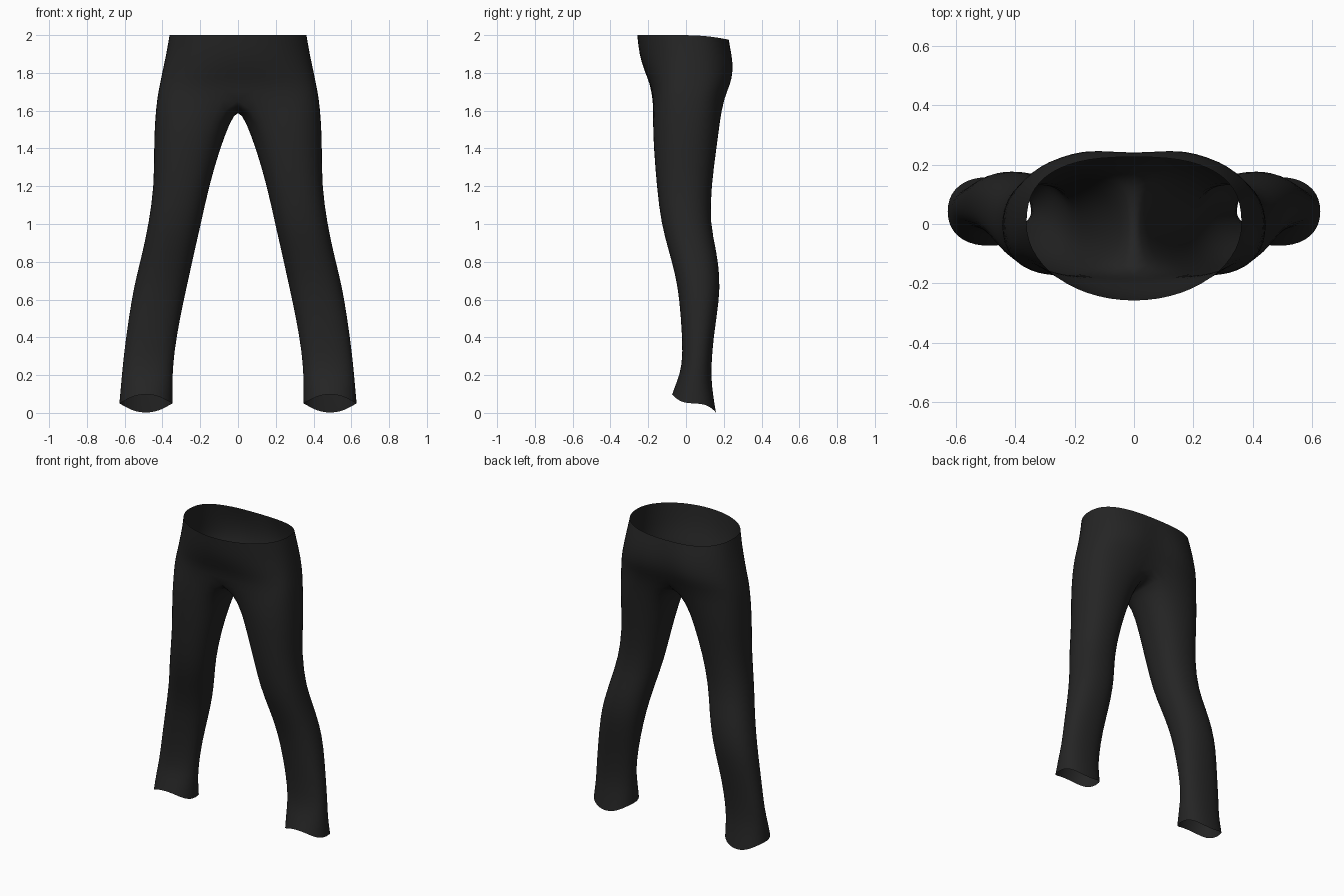
import bpy, bmesh, math

cube = bpy.data.objects.get("Cube")
if cube:
    bpy.data.objects.remove(cube, do_unlink=True)

SIDES = 20          # points round a leg
HALF = 7            # points each side of the outer seam that belong to the hips

# Leg stations: height, inner x, outer x, front y, back y, hem drop at the back
LEG = [
    (0.05, 0.345, 0.63, -0.075, 0.16, 0.05),
    (0.16, 0.345, 0.62, -0.048, 0.135, 0.01),
    (0.25, 0.343, 0.612, -0.02, 0.135, 0),
    (0.40, 0.325, 0.595, -0.02, 0.146, 0),
    (0.60, 0.285, 0.565, -0.036, 0.178, 0),
    (0.72, 0.258, 0.54, -0.055, 0.18, 0),
    (0.85, 0.23, 0.507, -0.09, 0.165, 0),
    (1.00, 0.195, 0.475, -0.133, 0.128, 0),
    (1.20, 0.152, 0.446, -0.157, 0.136, 0),
    (1.40, 0.093, 0.447, -0.172, 0.163, 0),
    (1.54, 0.04, 0.443, -0.179, 0.182, 0),
]
# Hip stations: height, half width, front y, back y, back centre dip, back drop, squareness front/back
HIPS = [
    (1.67, 0.430, -0.182, 0.212, 0.03, 0, 2.9, 2.9),
    (1.74, 0.415, -0.190, 0.246, 0.03, 0, 2.6, 2.8),
    (1.81, 0.402, -0.222, 0.260, 0.025, 0, 2.2, 2.6),
    (1.90, 0.382, -0.250, 0.253, 0.015, 0.01, 2.0, 2.6),
    (2.00, 0.365, -0.260, 0.228, 0.0, 0.025, 2.0, 2.6),
]
# Crotch seam from back to front: y, z
SEAM = [(0.13, 1.635), (0.07, 1.612), (0.0, 1.608), (-0.06, 1.617), (-0.12, 1.648)]


def power(v, n):
    return math.copysign(abs(v) ** (2 / n), v)


def leg_ring(bm, z, x_in, x_out, y_front, y_back, drop):
    ring = []
    for i in range(SIDES):
        a = (i - HALF) * math.tau / SIDES
        c, s = power(math.cos(a), 2.25), power(math.sin(a), 2.25)
        ring.append(bm.verts.new(((x_in + x_out) / 2 + c * (x_out - x_in) / 2,
                                  (y_front + y_back) / 2 + s * (y_back - y_front) / 2,
                                  z - drop * s ** 3)))
    return ring


def hip_arc(bm, z, half_width, y_front, y_back, dip, drop, n_front, n_back):
    arc = []
    for i in range(2 * HALF + 1):
        a = (i - HALF) / HALF * math.pi / 2
        n = n_front if a < 0 else n_back
        c, s = power(max(math.cos(a), 0), n), power(math.sin(a), n)
        x = 0 if abs(i - HALF) == HALF else half_width * c
        y = s * (y_back if a > 0 else -y_front)
        if a > 0:
            y -= dip * max(0, 1 - x / 0.14) ** 2
        arc.append(bm.verts.new((x, y, z - drop * max(0, s) ** 2)))
    return arc


def loft(bm, lower, upper, closed):
    count = len(lower)
    for i in range(count if closed else count - 1):
        j = (i + 1) % count
        bm.faces.new((lower[i], lower[j], upper[j], upper[i]))


# Left half of the trousers: leg tube, crotch ring, open hip arcs
bm = bmesh.new()
legs = [leg_ring(bm, *row) for row in LEG]
arcs = [hip_arc(bm, *row) for row in HIPS]
crotch = arcs[0] + [bm.verts.new((0, y, z)) for y, z in SEAM]
for lower, upper in zip(legs, legs[1:] + [crotch]):
    loft(bm, lower, upper, True)
for lower, upper in zip(arcs, arcs[1:]):
    loft(bm, lower, upper, False)

mesh = bpy.data.meshes.new("trousers")
bm.to_mesh(mesh)
bm.free()
trousers = bpy.data.objects.new("trousers", mesh)
bpy.context.collection.objects.link(trousers)

# Mirror to the right half, then round the cloth
mirror = trousers.modifiers.new("mirror", 'MIRROR')
mirror.use_clip = True
mirror.merge_threshold = 0.002
rounding = trousers.modifiers.new("rounding", 'SUBSURF')
rounding.levels = rounding.render_levels = 1

# Black cloth
cloth = bpy.data.materials.new("black cloth")
cloth.use_nodes = True
colour = (0.018, 0.018, 0.018, 1)
cloth.diffuse_color = colour
shader = cloth.node_tree.nodes["Principled BSDF"]
shader.inputs["Base Color"].default_value = colour
shader.inputs["Roughness"].default_value = 0.9
mesh.materials.append(cloth)
mesh.shade_smooth()
